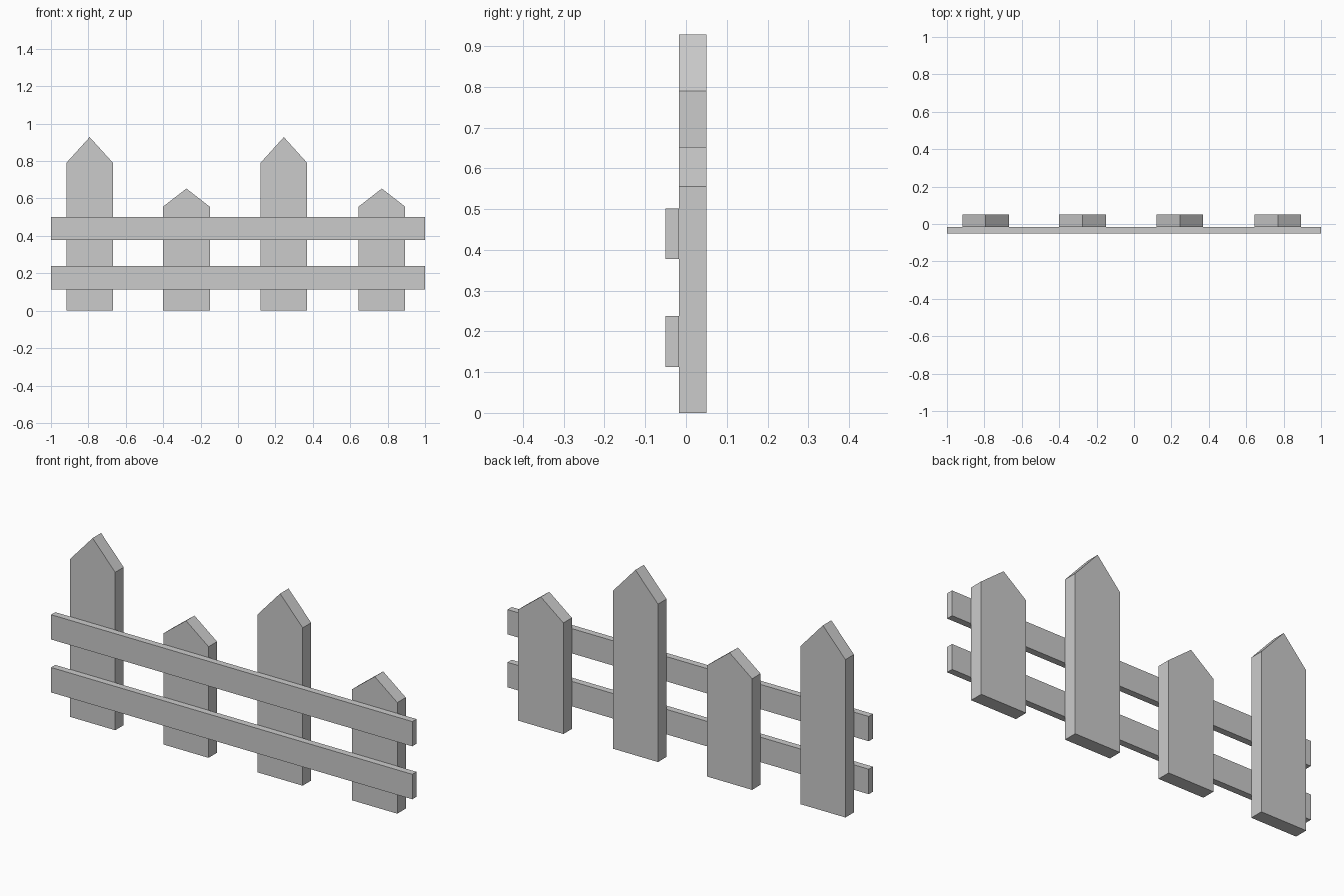
import bpy, bmesh

if "Cube" in bpy.data.objects:
    bpy.data.objects.remove(bpy.data.objects["Cube"])

def extrude_profile(name, profile, y0, y1):
    """Solid made by extruding an x-z profile along y."""
    bm = bmesh.new()
    face = bm.faces.new([bm.verts.new((x, y0, z)) for x, z in profile])
    geo = bmesh.ops.extrude_face_region(bm, geom=[face])["geom"]
    verts = [g for g in geo if isinstance(g, bmesh.types.BMVert)]
    bmesh.ops.translate(bm, verts=verts, vec=(0, y1 - y0, 0))
    bmesh.ops.recalc_face_normals(bm, faces=bm.faces)
    mesh = bpy.data.meshes.new(name)
    bm.to_mesh(mesh)
    bm.free()
    ob = bpy.data.objects.new(name, mesh)
    bpy.context.collection.objects.link(ob)
    return ob

FRONT, JOINT, BACK = -0.05, -0.017, 0.05
HALF = 0.125

# Pointed pickets, alternating tall and short: (centre x, shoulder, peak)
pickets = [(-0.793, 0.79, 0.928), (-0.276, 0.556, 0.653),
           (0.245, 0.79, 0.928), (0.769, 0.556, 0.653)]
for i, (x, shoulder, peak) in enumerate(pickets, 1):
    extrude_profile(f"picket_{i}",
                    [(x - HALF, 0), (x + HALF, 0), (x + HALF, shoulder),
                     (x, peak), (x - HALF, shoulder)], JOINT, BACK)

# Horizontal rails across the front
for name, z0, z1 in (("lower_rail", 0.113, 0.238), ("upper_rail", 0.378, 0.502)):
    extrude_profile(name, [(-1, z0), (1, z0), (1, z1), (-1, z1)], FRONT, JOINT)
